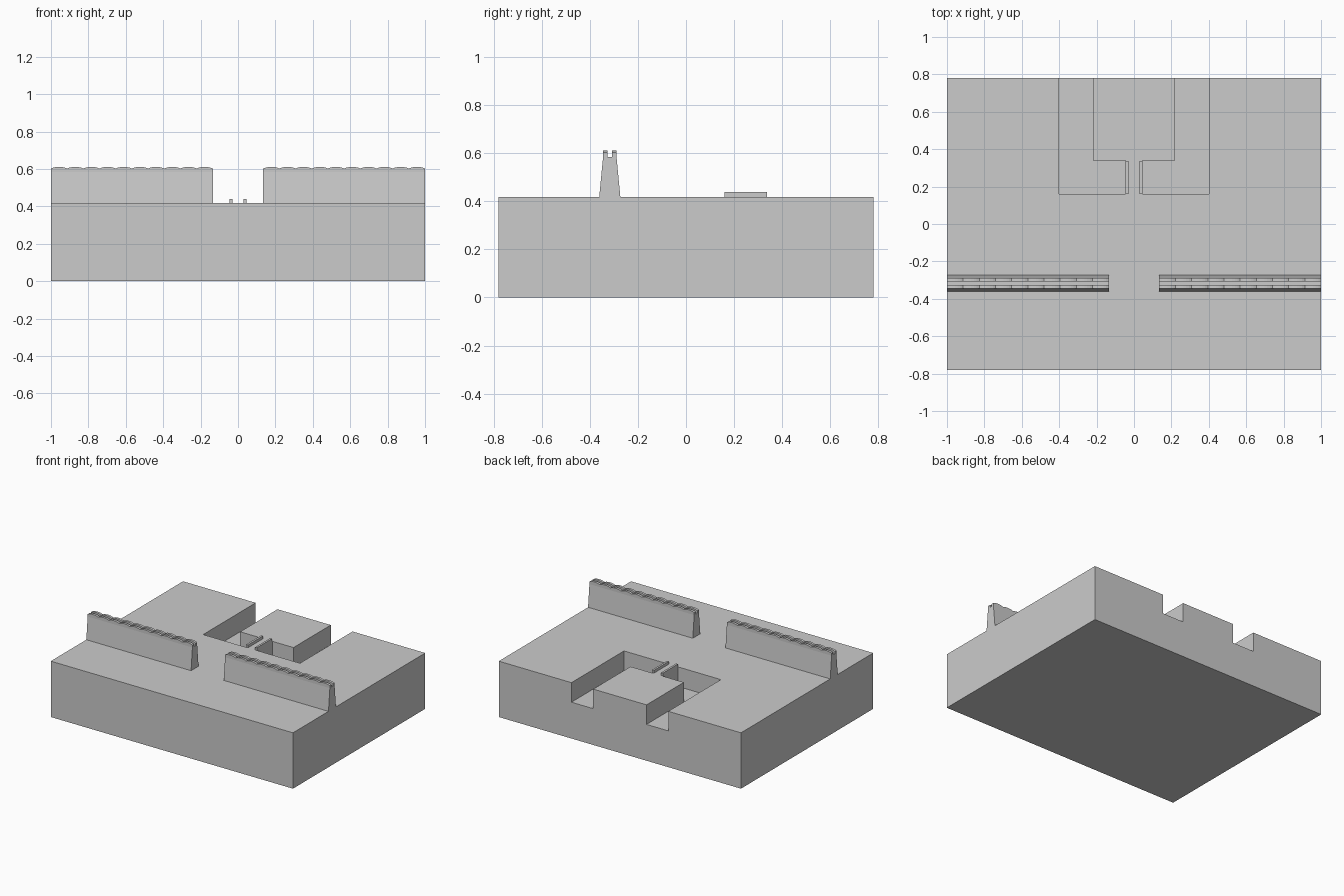
import bpy, bmesh, math
from mathutils import Vector

if "Cube" in bpy.data.objects:
    bpy.data.objects.remove(bpy.data.objects["Cube"])

HALF_Y, TOP, FLOOR = 0.78, 0.417, 0.271


def prism(name, outlines, direction):
    """Extrude one or more closed outlines along a direction into one object."""
    bm = bmesh.new()
    for pts in outlines:
        face = bm.faces.new([bm.verts.new(p) for p in pts])
        ext = bmesh.ops.extrude_face_region(bm, geom=[face])
        verts = [g for g in ext["geom"] if isinstance(g, bmesh.types.BMVert)]
        bmesh.ops.translate(bm, verts=verts, vec=Vector(direction))
    bmesh.ops.recalc_face_normals(bm, faces=bm.faces)
    mesh = bpy.data.meshes.new(name)
    bm.to_mesh(mesh)
    bm.free()
    obj = bpy.data.objects.new(name, mesh)
    bpy.context.collection.objects.link(obj)
    return obj


def mirror_x(obj):
    obj.modifiers.new("mirror", "MIRROR").use_axis[0] = True


# Ground block
ground = prism("ground", [[(-1, -HALF_Y, 0), (1, -HALF_Y, 0),
                           (1, HALF_Y, 0), (-1, HALF_Y, 0)]], (0, 0, TOP))

# Moat: two L-shaped trenches leaving the island and its causeway
ell = [(0.045, 0.16), (0.4, 0.16), (0.4, 0.9), (0.22, 0.9), (0.22, 0.34), (0.045, 0.34)]
cutter = prism("moat_cutter", [[(s * x, y, FLOOR) for x, y in ell] for s in (1, -1)],
               (0, 0, 0.3))
cutter.hide_render = True
cut = ground.modifiers.new("moat", "BOOLEAN")
cut.operation, cut.solver, cut.object = "DIFFERENCE", "EXACT", cutter
bpy.context.view_layer.objects.active = ground
bpy.ops.object.modifier_apply(modifier=cut.name)
bpy.data.objects.remove(cutter)

# Causeway rails
mirror_x(prism("causeway_rail", [[(0.03, 0.16, TOP), (0.045, 0.16, TOP),
                                  (0.045, 0.337, TOP), (0.03, 0.337, TOP)]],
               (0, 0, 0.021)))

# Tapered wall body, either side of the gate gap
WALL_Y, X0, X1, WALK = -0.317, 0.135, 1.0, 0.584
section = [(-0.044, TOP), (0.044, TOP), (0.028, WALK), (-0.028, WALK)]
mirror_x(prism("wall", [[(X0, WALL_Y + y, z) for y, z in section]], (X1 - X0, 0, 0)))

# Parapets with a scalloped top edge
BUMPS, STEPS = 10, 6
n = BUMPS * STEPS
crest = []
for i in range(n + 1):
    t = (i % STEPS) / STEPS
    crest.append((X1 - (X1 - X0) * i / n, 0.602 + 0.009 * math.sin(math.pi * t) ** 0.7))
outline = [(X0, WALK), (X1, WALK)] + crest
for name, y in (("front_parapet", -0.028), ("rear_parapet", 0.010)):
    mirror_x(prism(name, [[(x, WALL_Y + y, z) for x, z in outline]], (0, 0.018, 0)))
